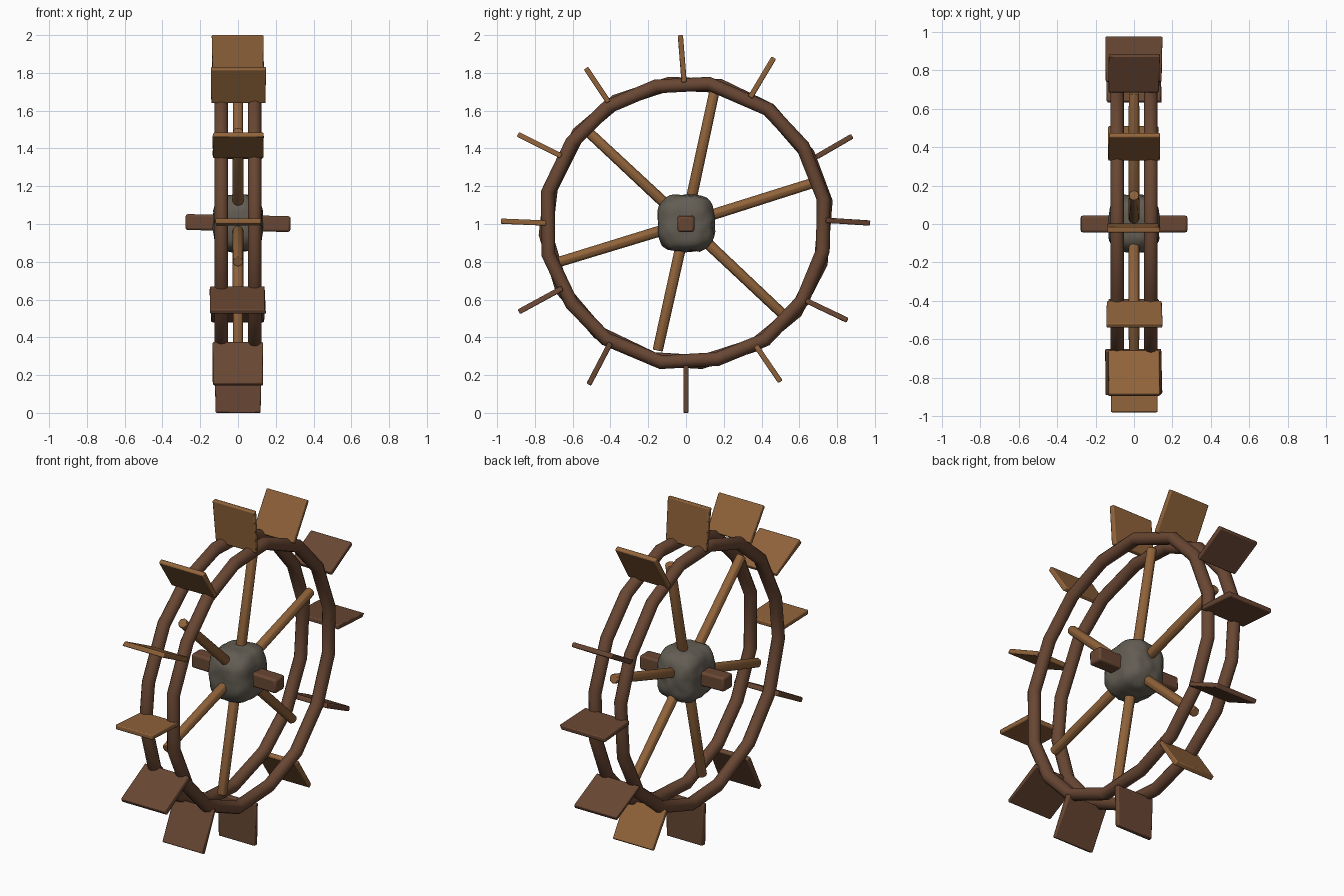
import bpy, bmesh, random
from math import cos, sin, tau, radians
from mathutils import Vector, Matrix, noise

random.seed(4)
if "Cube" in bpy.data.objects:
    bpy.data.objects.remove(bpy.data.objects["Cube"], do_unlink=True)


def material(name, rgb):
    m = bpy.data.materials.new(name)
    m.use_nodes = True
    m.diffuse_color = (*rgb, 1)
    m.node_tree.nodes["Principled BSDF"].inputs["Base Color"].default_value = (*rgb, 1)
    return m


LIGHT = material("light_wood", (0.28, 0.125, 0.043))
DARK = material("dark_wood", (0.14, 0.062, 0.033))
STONE = material("grey_stone", (0.125, 0.11, 0.087))
CENTRE = Vector((0, 0, 1.005))


def finish(bm, name, mat, angle=40, bevel=0):
    """Turn a bmesh into a shaded, optionally bevelled object."""
    bmesh.ops.recalc_face_normals(bm, faces=bm.faces)
    mesh = bpy.data.meshes.new(name)
    bm.to_mesh(mesh)
    bm.free()
    mesh.materials.append(mat)
    ob = bpy.data.objects.new(name, mesh)
    bpy.context.collection.objects.link(ob)
    if bevel:
        mod = ob.modifiers.new("soft_edges", "BEVEL")
        mod.width = bevel
        mod.segments = 2
    bpy.ops.object.select_all(action="DESELECT")
    ob.select_set(True)
    bpy.context.view_layer.objects.active = ob
    bpy.ops.object.shade_smooth_by_angle(angle=radians(angle))
    return ob


def frame(start, end):
    """Matrix at the midpoint with local z along start-end and local x across the wheel."""
    z = (end - start).normalized()
    x = Vector((1, 0, 0))
    y = z.cross(x).normalized()
    rot = Matrix((x, y, z)).transposed().to_4x4()
    return Matrix.Translation((start + end) / 2) @ rot


def rim(name, x, turn, sides=16, ring=10, tube=0.037):
    """Closed ring of straight, slightly uneven log segments."""
    bm = bmesh.new()
    loops = []
    for i in range(sides):
        a = tau * (i + turn) / sides + random.uniform(-0.04, 0.04)
        r = 0.744 + random.uniform(-0.006, 0.006)
        out = Vector((0, cos(a), sin(a)))
        mid = CENTRE + out * r + Vector((x, 0, 0))
        loops.append([bm.verts.new(mid + tube * (out * cos(tau * j / ring)
                      + Vector((sin(tau * j / ring), 0, 0)))) for j in range(ring)])
    for i in range(sides):
        a, b = loops[i], loops[(i + 1) % sides]
        for j in range(ring):
            k = (j + 1) % ring
            bm.faces.new((a[j], a[k], b[k], b[j]))
    finish(bm, name, DARK, 50)


rim("left_rim", 0.088, 0.5)
rim("right_rim", -0.088, 0.3)

# Paddles: inner y, z, outer y, z, half width, wood
paddles = [
    (-.01, 1.75, -.03, 2.0, .135, LIGHT), (.34, 1.67, .465, 1.88, .13, LIGHT),
    (.69, 1.355, .88, 1.465, .13, DARK), (.74, 1.02, .975, 1.005, .145, DARK),
    (.635, .595, .855, .49, .14, DARK), (.37, .355, .5, .165, .13, LIGHT),
    (0, .25, 0, 0, .12, DARK), (-.4, .37, -.515, .15, .13, DARK),
    (-.655, .66, -.885, .535, .145, DARK), (-.74, 1.005, -.98, 1.015, .12, LIGHT),
    (-.66, 1.36, -.89, 1.475, .132, LIGHT), (-.41, 1.645, -.53, 1.825, .145, LIGHT),
]
for n, (y0, z0, y1, z1, half, wood) in enumerate(paddles, 1):
    a, b = Vector((0, y0, z0)), Vector((0, y1, z1))
    bm = bmesh.new()
    bmesh.ops.create_cube(bm, size=1)
    size = Vector((half * 2, 0.028, (b - a).length))
    for v in bm.verts:
        v.co *= size
        v.co.x += random.uniform(-0.006, 0.006)
    bm.transform(frame(a, b))
    finish(bm, f"paddle_{n}", wood, bevel=0.006)

# Spokes, running from inside the hub to the inner side of the rims
tips = [(.15, 1.70), (.68, 1.22), (.51, .525), (-.15, .33), (-.67, .80), (-.52, 1.49)]
for n, (y, z) in enumerate(tips, 1):
    tip = Vector((0, y, z))
    base = CENTRE.lerp(tip, 0.1)
    bm = bmesh.new()
    bmesh.ops.create_cone(bm, cap_ends=True, segments=8, radius1=0.03, radius2=0.028,
                          depth=(tip - base).length)
    bm.transform(frame(base, tip))
    finish(bm, f"spoke_{n}", LIGHT, 50, bevel=0.004)

# Axle
bm = bmesh.new()
bmesh.ops.create_cube(bm, size=1)
bm.transform(Matrix.Translation(CENTRE) @ Matrix.Rotation(0.02, 4, "Y")
             @ Matrix.Diagonal((0.555, 0.088, 0.084, 1)))
finish(bm, "axle", DARK, bevel=0.012)

# Stone hub: rounded block with a lumpy surface
bm = bmesh.new()
bmesh.ops.create_icosphere(bm, subdivisions=4, radius=1)
for v in bm.verts:
    d = v.co.normalized()
    block = sum(abs(c) ** 3.2 for c in d) ** (-1 / 3.2)
    lump = 1 + 0.07 * noise.noise(d * 3.5)
    v.co = CENTRE + d * block * lump * 0.15 * Vector((0.88, 1, 1))
finish(bm, "hub", STONE, 60)
